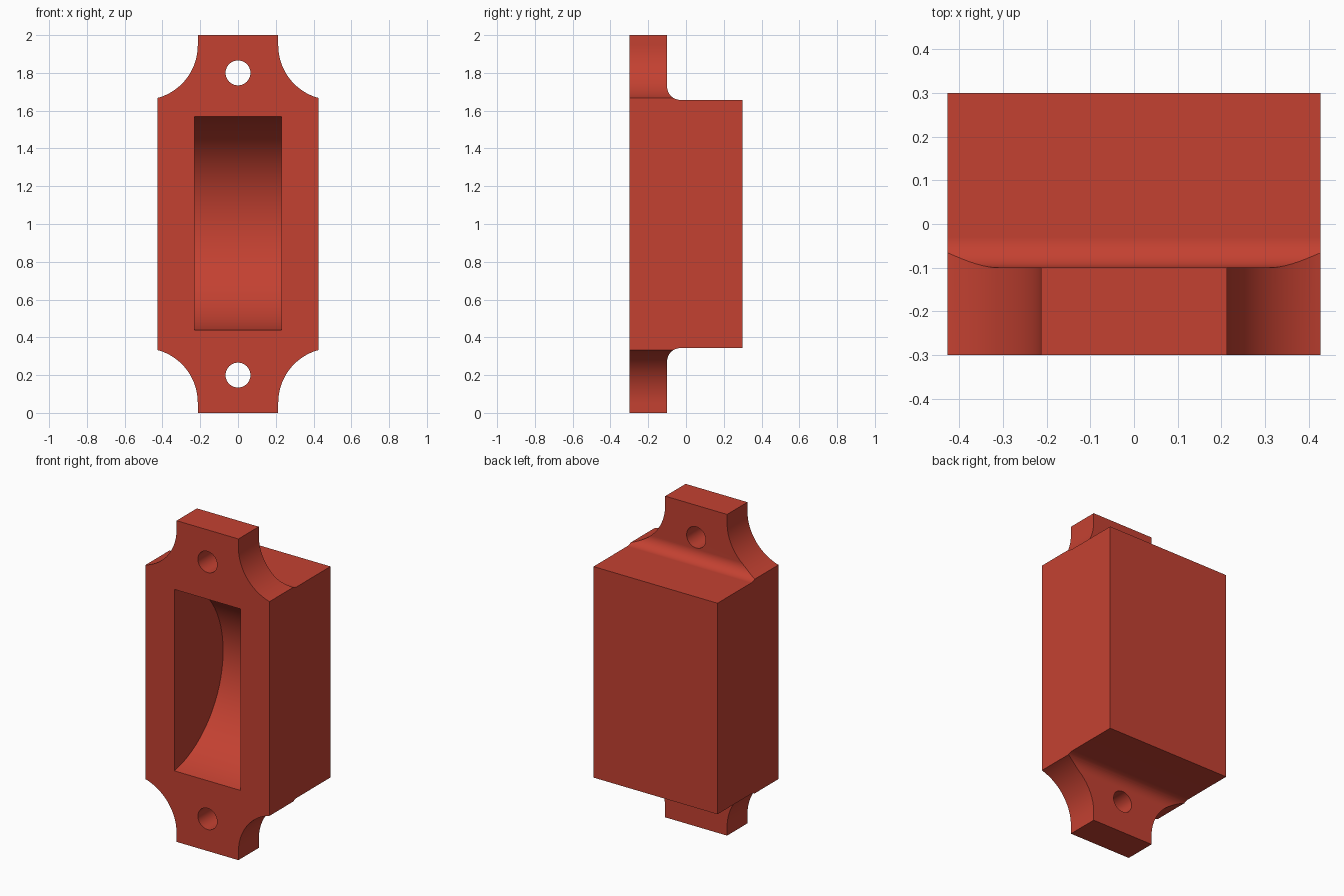
import bpy, bmesh, math
from mathutils import Vector

if "Cube" in bpy.data.objects:
    bpy.data.objects.remove(bpy.data.objects["Cube"])

red = bpy.data.materials.new("brick red")
red.diffuse_color = (0.55, 0.053, 0.031, 1)
red.use_nodes = True
red.node_tree.nodes["Principled BSDF"].inputs["Base Color"].default_value = red.diffuse_color


def prism(name, points, axis, half):
    """Extrude a closed outline symmetrically along x (points are y,z) or y (points are x,z)."""
    bm = bmesh.new()
    if axis == 'X':
        start = [Vector((-half, a, b)) for a, b in points]
        move = Vector((2 * half, 0, 0))
    else:
        start = [Vector((a, -half, b)) for a, b in points]
        move = Vector((0, 2 * half, 0))
    face = bm.faces.new([bm.verts.new(p) for p in start])
    ext = bmesh.ops.extrude_face_region(bm, geom=[face])
    bmesh.ops.translate(bm, vec=move, verts=[v for v in ext['geom'] if isinstance(v, bmesh.types.BMVert)])
    bmesh.ops.recalc_face_normals(bm, faces=bm.faces[:])
    mesh = bpy.data.meshes.new(name)
    bm.to_mesh(mesh)
    bm.free()
    mesh.materials.append(red)
    ob = bpy.data.objects.new(name, mesh)
    bpy.context.collection.objects.link(ob)
    return ob


def arc(cx, cz, r, a0, a1, n):
    return [(cx + r * math.cos(math.radians(a0 + (a1 - a0) * i / n)),
             cz + r * math.sin(math.radians(a0 + (a1 - a0) * i / n))) for i in range(n + 1)]


def flip_z(points):
    return [(a, 2 - b) for a, b in reversed(points)]


def combine(body, cutter, operation):
    mod = body.modifiers.new(cutter.name, 'BOOLEAN')
    mod.object, mod.operation, mod.solver = cutter, operation, 'EXACT'
    bpy.context.view_layer.objects.active = body
    bpy.ops.object.modifier_apply(modifier=mod.name)
    bpy.data.objects.remove(cutter)


# Side profile: mounting plate with the deep block filleted onto its back
upper = [(0.3, 1.657)] + arc(-0.03, 1.727, 0.07, 270, 180, 12) + [(-0.1, 2.2), (-0.3, 2.2)]
housing = prism("strike_box_housing", upper + flip_z(upper), 'X', 0.7)

# Front outline: scooped shoulders around the two screw tabs
R, end = 0.289, 255
shoulder = [(0.427, 1.667)] + arc(0.213 + R, 1.946, R, end, 180, 24)[1:] + [(0.213, 2.0)]
right = flip_z(shoulder) + shoulder
outline = right + [(-x, z) for x, z in reversed(right)]
combine(housing, prism("outline", outline, 'Y', 1.0), 'INTERSECT')

# Curved pocket in the front
pocket = arc(-0.392, 1.003, 0.5725, 0, 360, 128)[:-1]
combine(housing, prism("pocket", pocket, 'X', 0.229), 'DIFFERENCE')

# Screw holes
for z in (0.2, 1.8):
    combine(housing, prism("screw_hole", arc(0, z, 0.066, 0, 360, 48)[:-1], 'Y', 1.0), 'DIFFERENCE')

# Smooth curves, crisp edges, flat large faces
bpy.ops.object.select_all(action='DESELECT')
housing.select_set(True)
bpy.context.view_layer.objects.active = housing
bpy.ops.object.shade_smooth_by_angle(angle=math.radians(30))
weighted = housing.modifiers.new("flat faces", 'WEIGHTED_NORMAL')
weighted.keep_sharp = True
